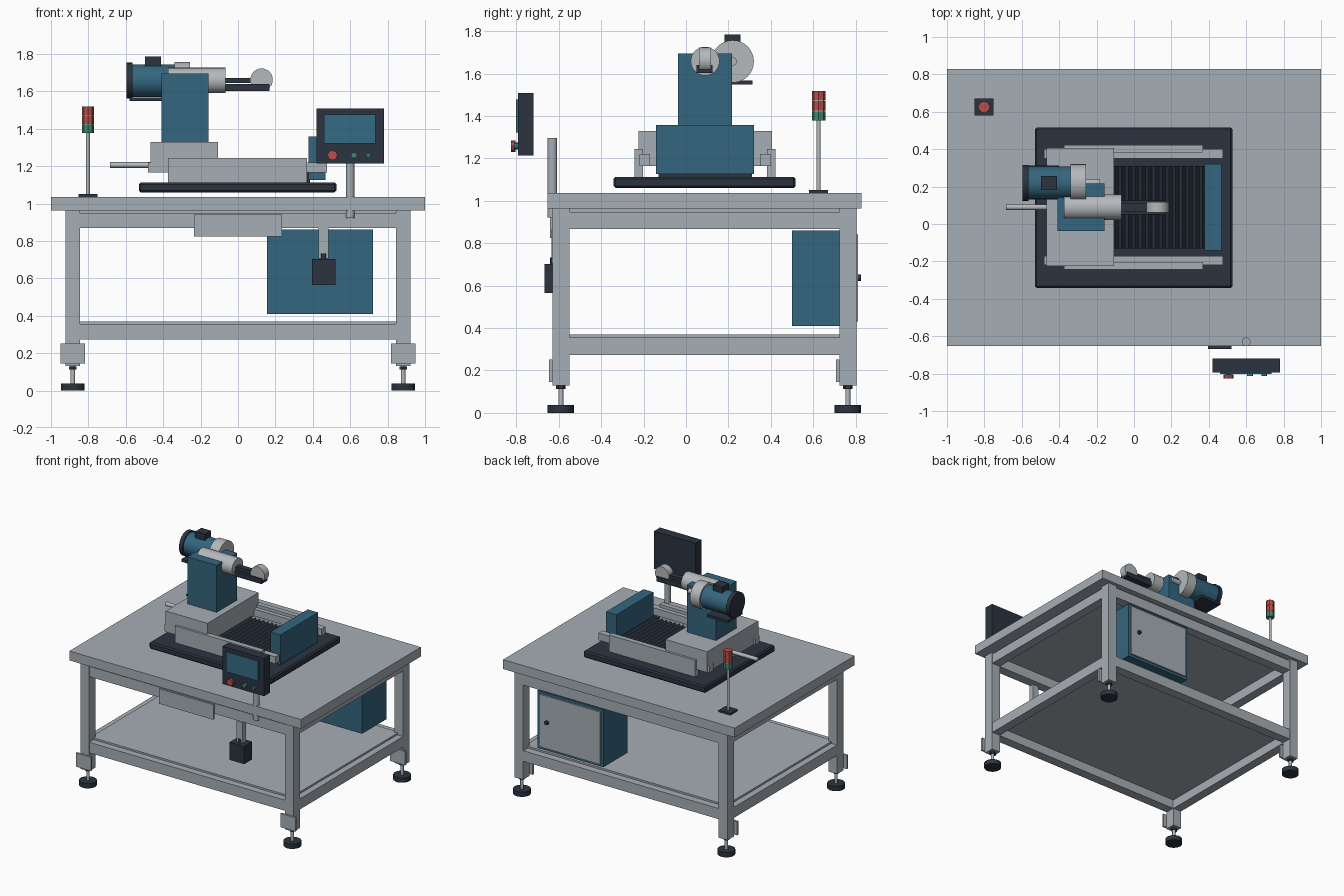
import bpy, bmesh, math
from mathutils import Matrix, Vector

if "Cube" in bpy.data.objects:
    bpy.data.objects.remove(bpy.data.objects["Cube"])


def material(name, rgb):
    m = bpy.data.materials.new(name)
    m.diffuse_color = (*rgb, 1)
    m.use_nodes = True
    m.node_tree.nodes["Principled BSDF"].inputs["Base Color"].default_value = m.diffuse_color
    return m


GREY = material("frame grey", (0.38, 0.425, 0.46))
LIGHT = material("machined grey", (0.46, 0.485, 0.50))
BLUE = material("steel blue", (0.034, 0.133, 0.215))
SCREEN = material("screen blue", (0.036, 0.145, 0.235))
DARK = material("dark slate", (0.024, 0.034, 0.051))
RED = material("signal red", (0.49, 0.075, 0.068))
GREEN = material("signal green", (0.048, 0.26, 0.16))


def finish(name, bm, mat, smooth=False):
    bmesh.ops.recalc_face_normals(bm, faces=bm.faces)
    me = bpy.data.meshes.new(name)
    bm.to_mesh(me)
    bm.free()
    me.materials.append(mat)
    ob = bpy.data.objects.new(name, me)
    bpy.context.collection.objects.link(ob)
    if smooth:
        bpy.ops.object.select_all(action='DESELECT')
        ob.select_set(True)
        bpy.context.view_layer.objects.active = ob
        bpy.ops.object.shade_smooth_by_angle(angle=math.radians(40))
    return ob


def box(name, x, y, z, mat, bevel=0):
    """Box from (min, max) ranges on each axis."""
    bm = bmesh.new()
    bmesh.ops.create_cube(bm, size=1)
    for v in bm.verts:
        v.co = Vector([r[0] if c < 0 else r[1] for c, r in zip(v.co, (x, y, z))])
    if bevel:
        bmesh.ops.bevel(bm, geom=bm.edges[:], offset=bevel, segments=1, affect='EDGES')
    return finish(name, bm, mat)


def cyl(name, axis, span, centre, r, mat, sides=32):
    """Cylinder along an axis; centre holds the other two coordinates in xyz order."""
    bm = bmesh.new()
    bmesh.ops.create_cone(bm, cap_ends=True, segments=sides, radius1=r, radius2=r,
                          depth=span[1] - span[0])
    mid = sum(span) / 2
    if axis == 'x':
        rot, loc = Matrix.Rotation(math.pi / 2, 4, 'Y'), (mid, *centre)
    elif axis == 'y':
        rot, loc = Matrix.Rotation(math.pi / 2, 4, 'X'), (centre[0], mid, centre[1])
    else:
        rot, loc = Matrix.Identity(4), (*centre, mid)
    bm.transform(Matrix.Translation(loc) @ rot)
    return finish(name, bm, mat, sides > 10)


# --- Table: top, legs with foot plates, levelling feet ---
box("table_top", (-1, 1), (-0.652, 0.828), (0.963, 1.036), GREY)
box("top_liner", (-0.86, 0.86), (-0.6, 0.77), (0.947, 0.963), GREY)
box("lower_shelf", (-0.87, 0.87), (-0.575, 0.745), (0.345, 0.37), GREY)
for sx in (-1, 1):
    for cy, side in ((-0.59, "front"), (0.763, "back")):
        cx = sx * 0.883
        tag = side + ("_left" if sx < 0 else "_right")
        box("leg_" + tag, (cx - .038, cx + .038), (cy - .04, cy + .04), (0.13, 0.963), GREY)
        box("foot_plate_" + tag, (cx - .065, cx + .065), (cy - .055, cy - .04), (0.145, 0.252), GREY)
        cyl("foot_stem_" + tag, 'z', (0.03, 0.13), (cx, cy), 0.012, LIGHT, 16)
        cyl("foot_nut_" + tag, 'z', (0.113, 0.129), (cx, cy), 0.023, DARK, 6)
        cyl("foot_pad_" + tag, 'z', (0, 0.037), (cx, cy), 0.063, DARK)

# --- Frame beams at two levels ---
for tag, z in (("lower", (0.273, 0.356)), ("upper", (0.868, 0.948))):
    for side, cy in (("front", -0.59), ("back", 0.763)):
        box(f"{tag}_beam_{side}", (-0.845, 0.845), (cy - .038, cy + .038), z, GREY)
    for side, cx in (("left", -0.883), ("right", 0.883)):
        box(f"{tag}_beam_{side}", (cx - .036, cx + .036), (-0.55, 0.723), z, GREY)
box("front_plate", (-0.235, 0.235), (-0.64, -0.628), (0.825, 0.942), GREY)

# --- Electrical cabinet under the table ---
box("cabinet", (0.155, 0.722), (0.5, 0.798), (0.41, 0.86), BLUE)
box("cabinet_door", (0.175, 0.702), (0.798, 0.81), (0.43, 0.84), GREY)
cyl("door_knob", 'y', (0.81, 0.826), (0.632, 0.637), 0.015, DARK, 16)

# --- Hanging switch box ---
box("switch_bracket", (0.43, 0.485), (-0.635, -0.595), (0.705, 0.868), GREY)
cyl("switch_connector", 'z', (0.7, 0.733), (0.457, -0.625), 0.016, DARK, 16)
box("switch_box", (0.395, 0.52), (-0.667, -0.567), (0.565, 0.703), DARK)

# --- Control panel on a post ---
cyl("panel_post", 'z', (0.922, 1.295), (0.6, -0.63), 0.023, GREY)
box("control_panel", (0.42, 0.78), (-0.793, -0.72), (1.213, 1.507), DARK)
box("panel_screen", (0.46, 0.735), (-0.802, -0.793), (1.322, 1.477), SCREEN)
cyl("stop_button_stem", 'y', (-0.806, -0.79), (0.505, 1.258), 0.016, DARK, 16)
cyl("stop_button", 'y', (-0.825, -0.804), (0.505, 1.258), 0.027, RED, 8)
cyl("start_button", 'y', (-0.812, -0.79), (0.62, 1.258), 0.016, GREEN, 16)
cyl("mode_button", 'y', (-0.812, -0.79), (0.697, 1.258), 0.014, SCREEN, 16)

# --- Signal tower ---
tower = (-0.802, 0.625)
box("tower_base", (-0.852, -0.752), (0.58, 0.67), (1.036, 1.05), DARK)
cyl("tower_pole", 'z', (1.05, 1.38), tower, 0.01, LIGHT, 16)
cyl("tower_core", 'z', (1.38, 1.515), tower, 0.028, LIGHT, 8)
for i, mat in enumerate((GREEN, RED, RED)):
    z = 1.378 + i * 0.048
    cyl(f"tower_lamp_{i + 1}", 'z', (z, z + 0.044), tower, 0.032, mat, 8)

# --- Machine bed, guide rails and side plates ---
box("machine_bed", (-0.53, 0.527), (-0.342, 0.517), (1.06, 1.113), DARK, 0.01)
MID = 0.09
for s, tag in ((-1, "front"), (1, "back")):
    rail = sorted((MID + s * 0.26, MID + s * 0.31))
    plate = sorted((MID + s * 0.293, MID + s * 0.333))
    box("guide_rail_" + tag, (-0.482, 0.477), rail, (1.165, 1.22), GREY)
    box("side_plate_" + tag, (-0.375, 0.37), plate, (1.11, 1.243), GREY)

# --- Bellows cover: sawtooth profile extruded across the bed ---
bm = bmesh.new()
x0, x1, folds = -0.12, 0.385, 14
profile = [(x0, 1.105)]
for i in range(folds * 2 + 1):
    profile.append((x0 + (x1 - x0) * i / (folds * 2), 1.155 + 0.025 * (i % 2)))
profile.append((x1, 1.105))
face = bm.faces.new([bm.verts.new((x, -0.13, z)) for x, z in profile])
ext = bmesh.ops.extrude_face_region(bm, geom=[face])["geom"]
bmesh.ops.translate(bm, vec=(0, 0.44, 0),
                    verts=[g for g in ext if isinstance(g, bmesh.types.BMVert)])
finish("bellows_cover", bm, DARK)

# --- Carriage, end block, feed rod and column ---
box("end_block", (0.378, 0.467), (-0.142, 0.32), (1.127, 1.358), BLUE)
box("carriage", (-0.467, -0.106), (-0.225, 0.405), (1.165, 1.328), GREY)
cyl("feed_rod", 'x', (-0.685, -0.46), (MID, 1.206), 0.015, LIGHT, 20)
box("column", (-0.41, -0.158), (-0.038, 0.216), (1.328, 1.695), BLUE)

# --- Spindle, belt arm and contact wheel ---
cyl("spindle", 'x', (-0.375, -0.067), (MID, 1.658), 0.068, LIGHT)
box("arm_lower", (-0.07, 0.168), (0.05, 0.125), (1.602, 1.64), DARK)
box("arm_upper", (-0.07, 0.075), (0.065, 0.11), (1.645, 1.671), DARK)
cyl("contact_wheel", 'y', (0.062, 0.117), (0.126, 1.662), 0.06, LIGHT)

# --- Motor ---
axis = (0.22, 1.657)
cyl("motor_fan_cover", 'x', (-0.597, -0.565), axis, 0.096, DARK)
cyl("motor_body", 'x', (-0.565, -0.335), axis, 0.087, BLUE)
cyl("motor_flange", 'x', (-0.34, -0.257), axis, 0.1, LIGHT)
cyl("motor_shaft", 'x', (-0.26, -0.182), axis, 0.02, LIGHT, 16)
box("motor_foot", (-0.58, -0.4), (0.13, 0.313), (1.547, 1.568), DARK)
box("terminal_box", (-0.497, -0.413), (0.182, 0.257), (1.73, 1.785), DARK)
